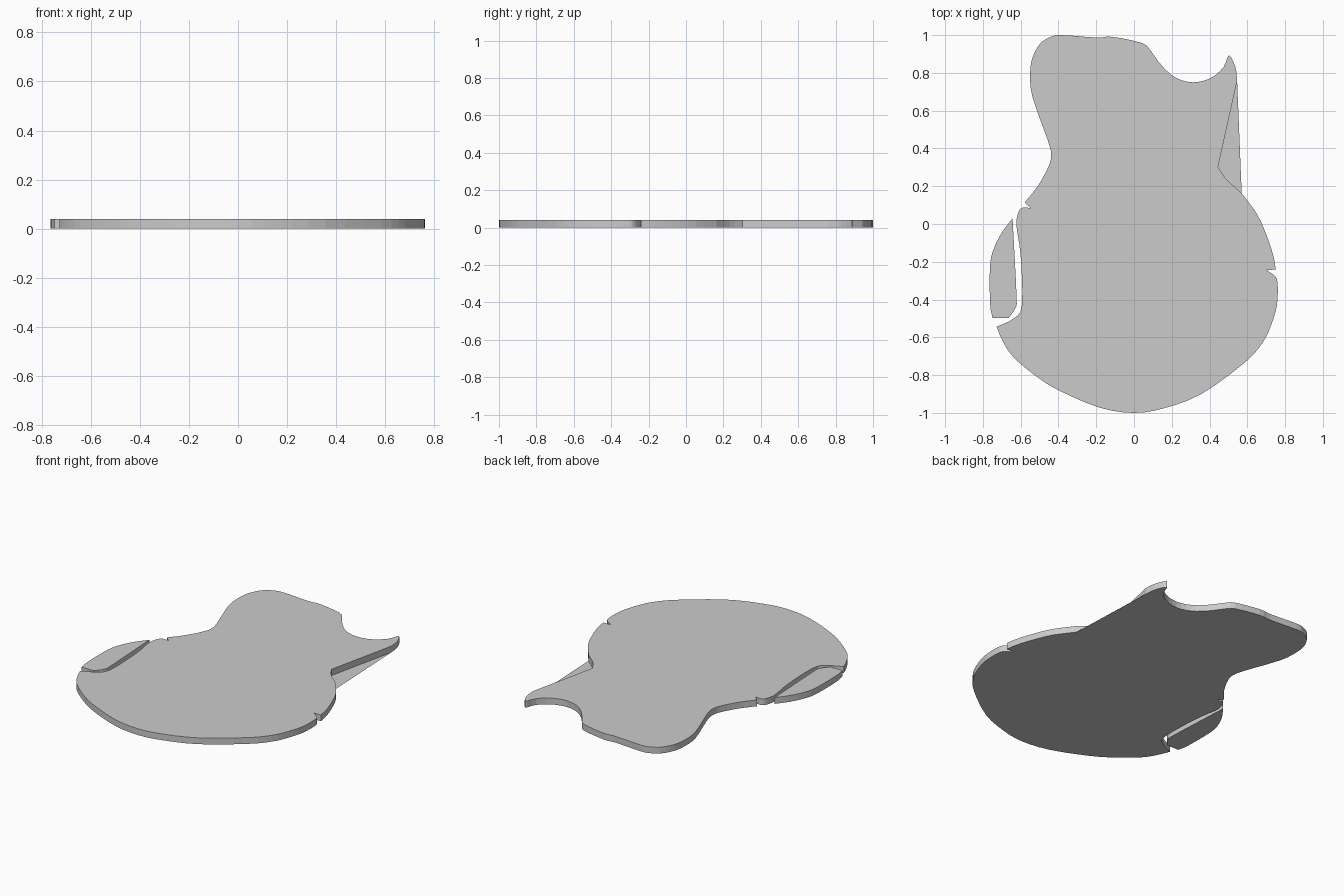
import bpy, bmesh
from mathutils import Vector

if "Cube" in bpy.data.objects:
    bpy.data.objects.remove(bpy.data.objects["Cube"])

THICK = 0.04


def smooth_run(pts, steps=3):
    """Catmull-Rom curve through the points; a run's ends stay sharp corners."""
    p = [Vector(q) for q in pts]
    if len(p) < 3:
        return p
    p = [2 * p[0] - p[1]] + p + [2 * p[-1] - p[-2]]
    out = []
    for a, b, c, d in zip(p, p[1:], p[2:], p[3:]):
        for i in range(steps):
            t = i / steps
            out.append(0.5 * (2 * b + (c - a) * t + (2 * a - 5 * b + 4 * c - d) * t**2
                              + (3 * b - a - 3 * c + d) * t**3))
    return out + [p[-2]]


def outline(runs):
    pts = []
    for run in runs:
        for q in smooth_run(run):
            if not pts or (q - pts[-1]).length > 1e-4:
                pts.append(q)
    if (pts[0] - pts[-1]).length < 1e-4:
        pts.pop()
    return pts


def plate(name, runs, height):
    """Flat plate from an outline; height 0 gives a single sheet facing down."""
    bm = bmesh.new()
    face = bm.faces.new([bm.verts.new((q.x, q.y, 0)) for q in outline(runs)])
    face.normal_update()
    if face.normal.z > 0:
        face.normal_flip()
    if height:
        ext = bmesh.ops.extrude_face_region(bm, geom=[face], use_keep_orig=True)
        top = [v for v in ext["geom"] if isinstance(v, bmesh.types.BMVert)]
        bmesh.ops.translate(bm, verts=top, vec=(0, 0, height))
        bmesh.ops.recalc_face_normals(bm, faces=bm.faces)
    bmesh.ops.triangulate(bm, faces=[f for f in bm.faces if len(f.verts) > 4])
    mesh = bpy.data.meshes.new(name)
    bm.to_mesh(mesh)
    bm.free()
    obj = bpy.data.objects.new(name, mesh)
    bpy.context.collection.objects.link(obj)
    return obj


# Outline of the main body, clockwise from the right side notch
lower_bout = [(0.701, -0.244), (0.743, -0.273), (0.76, -0.31), (0.757, -0.427), (0.727, -0.533),
              (0.68, -0.63), (0.585, -0.735), (0.357, -0.90), (0.16, -0.975), (0, -1),
              (-0.18, -0.973), (-0.40, -0.88), (-0.526, -0.80), (-0.643, -0.70),
              (-0.70, -0.61), (-0.727, -0.544)]
panel_slot = [(-0.727, -0.544), (-0.637, -0.50), (-0.593, -0.43), (-0.60, -0.17),
              (-0.622, -0.013), (-0.616, 0.05), (-0.595, 0.085), (-0.548, 0.085)]
slot_lip = [(-0.548, 0.085), (-0.579, 0.114)]
upper_bout = [(-0.579, 0.114), (-0.51, 0.20), (-0.452, 0.305), (-0.439, 0.369), (-0.458, 0.448),
              (-0.537, 0.67), (-0.55, 0.793), (-0.537, 0.883), (-0.495, 0.957),
              (-0.437, 0.992), (-0.378, 1.0), (-0.198, 0.987), (-0.114, 0.991), (0.045, 0.957),
              (0.09, 0.915)]
cutaway = [(0.09, 0.915), (0.15, 0.835), (0.22, 0.775), (0.31, 0.75), (0.405, 0.772),
           (0.474, 0.83), (0.503, 0.894), (0.537, 0.83), (0.546, 0.756)]
waist_line = [(0.546, 0.756), (0.445, 0.302)]
waist_curve = [(0.445, 0.302), (0.49, 0.236), (0.57, 0.164)]
right_side = [(0.57, 0.164), (0.653, 0.05), (0.706, -0.07), (0.738, -0.17), (0.751, -0.241)]

plate("guitar_body", [lower_bout, panel_slot, slot_lip, upper_bout, cutaway,
                      waist_line, waist_curve, right_side], THICK)

# Thin sheet bridging the right waist, level with the underside
plate("waist_web", [waist_line, waist_curve], 0)

# Loose panel at the left side
panel_outer = [(-0.749, -0.498), (-0.762, -0.42), (-0.762, -0.215), (-0.738, -0.12),
               (-0.696, -0.04), (-0.643, 0.03)]
panel_inner = [(-0.643, 0.03), (-0.622, -0.374), (-0.627, -0.443), (-0.664, -0.498)]
plate("side_panel", [panel_outer, panel_inner], THICK)
